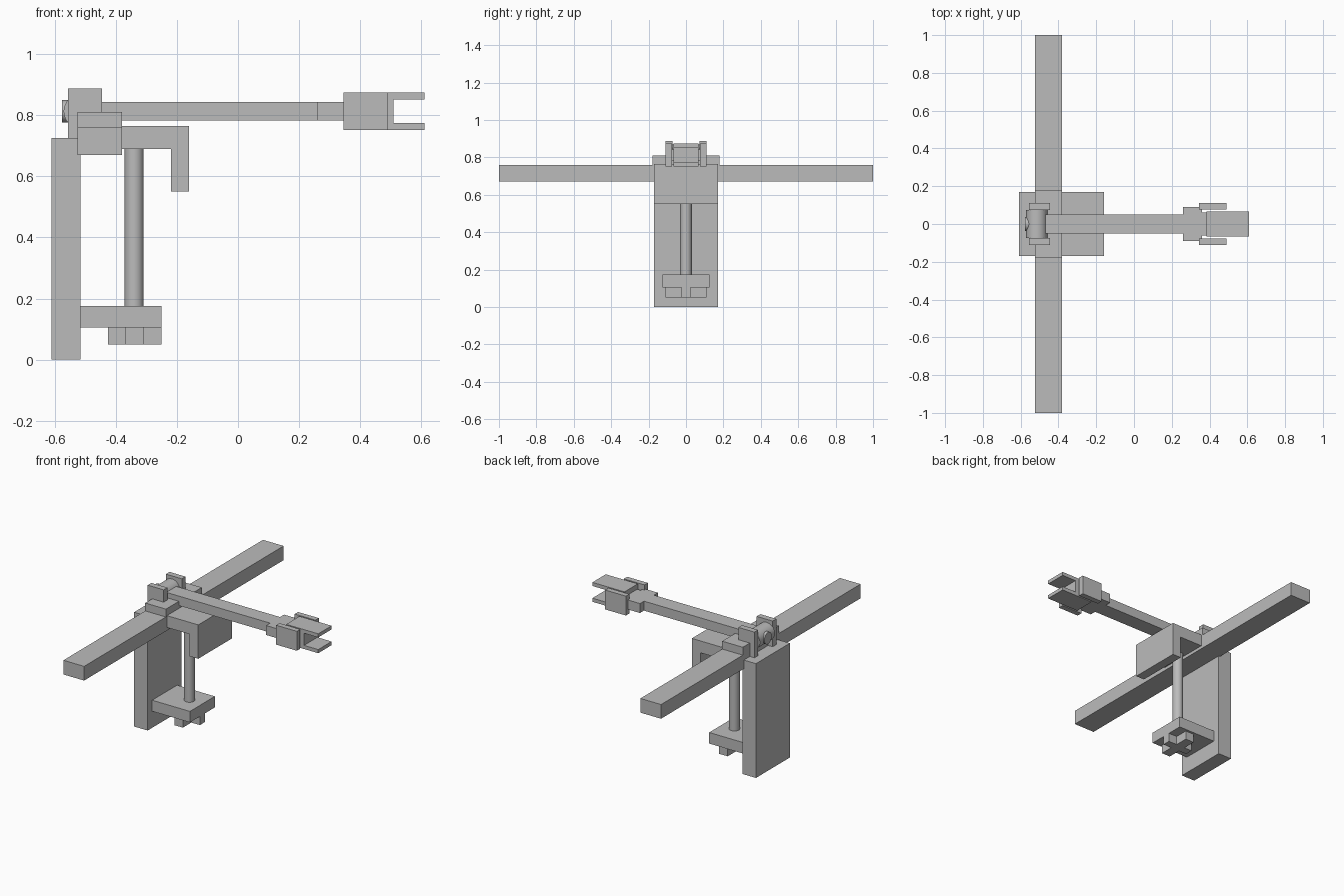
import bpy, math

if "Cube" in bpy.data.objects:
    bpy.data.objects.remove(bpy.data.objects["Cube"])

grey = bpy.data.materials.new("plain grey")
grey.diffuse_color = (0.5, 0.5, 0.5, 1)
grey.use_nodes = True
grey.node_tree.nodes["Principled BSDF"].inputs["Base Color"].default_value = grey.diffuse_color


def finish(ob, name):
    ob.name = name
    ob.data.materials.append(grey)
    return ob


def box(name, x, y, z):
    """Box from (min, max) ranges."""
    bpy.ops.mesh.primitive_cube_add(size=1, location=[(r[0] + r[1]) / 2 for r in (x, y, z)])
    ob = bpy.context.object
    ob.scale = [r[1] - r[0] for r in (x, y, z)]
    bpy.ops.object.transform_apply(location=False, rotation=False, scale=True)
    return finish(ob, name)


def pair(name, x, y, z):
    """Two boxes mirrored across y = 0."""
    box(name + "_left", x, y, z)
    box(name + "_right", x, (-y[1], -y[0]), z)


def rod(name, loc, radius, depth, rot=(0, 0, 0)):
    bpy.ops.mesh.primitive_cylinder_add(vertices=32, radius=radius, depth=depth,
                                        location=loc, rotation=rot)
    bpy.ops.object.shade_smooth_by_angle()
    return finish(bpy.context.object, name)


def profile(name, pts, half_y):
    """Side outline in x and z, extruded across y."""
    n = len(pts)
    verts = [(x, s * half_y, z) for s in (-1, 1) for x, z in pts]
    faces = [tuple(range(n)), tuple(range(2 * n - 1, n - 1, -1))]
    faces += [(i, i + n, (i + 1) % n + n, (i + 1) % n) for i in range(n)]
    me = bpy.data.meshes.new(name)
    me.from_pydata(verts, [], faces)
    ob = bpy.data.objects.new(name, me)
    bpy.context.collection.objects.link(ob)
    return finish(ob, name)


# Clamp body: back post, hooked top jaw and cross bar
box("back_post", (-0.61, -0.515), (-0.17, 0.17), (0, 0.725))
profile("top_jaw", [(-0.38, 0.69), (-0.22, 0.69), (-0.22, 0.55), (-0.16, 0.55),
                    (-0.16, 0.765), (-0.38, 0.765)], 0.17)
box("cross_bar", (-0.525, -0.38), (-1, 1), (0.67, 0.76))
box("bar_saddle", (-0.525, -0.38), (-0.18, 0.18), (0.76, 0.81))

# Clamp screw, foot and cross-shaped knob
rod("clamp_screw", (-0.34, 0, 0.41), 0.031, 0.58)
box("foot_plate", (-0.515, -0.25), (-0.125, 0.125), (0.105, 0.175))
box("knob_long_wing", (-0.37, -0.31), (-0.11, 0.11), (0.05, 0.105))
box("knob_short_wing", (-0.425, -0.25), (-0.025, 0.025), (0.05, 0.105))

# Pivot: cheeks, barrel and button
pair("pivot_cheek", (-0.557, -0.445), (0.073, 0.11), (0.725, 0.888))
rod("pivot_barrel", (-0.515, 0, 0.813), 0.056, 0.15, (math.pi / 2, 0, 0))
rod("pivot_button", (-0.55, 0, 0.813), 0.037, 0.052, (0, math.pi / 2, 0))

# Arm with widened end
box("arm", (-0.47, 0.27), (-0.05, 0.05), (0.783, 0.843))
box("arm_end", (0.26, 0.36), (-0.09, 0.09), (0.783, 0.843))
box("arm_neck", (0.35, 0.40), (-0.06, 0.06), (0.783, 0.843))

# Forked head and its side plates
profile("fork", [(0.385, 0.752), (0.61, 0.752), (0.61, 0.775), (0.51, 0.775),
                 (0.51, 0.852), (0.61, 0.852), (0.61, 0.875), (0.385, 0.875)], 0.067)
pair("head_plate", (0.345, 0.49), (0.076, 0.11), (0.752, 0.875))
